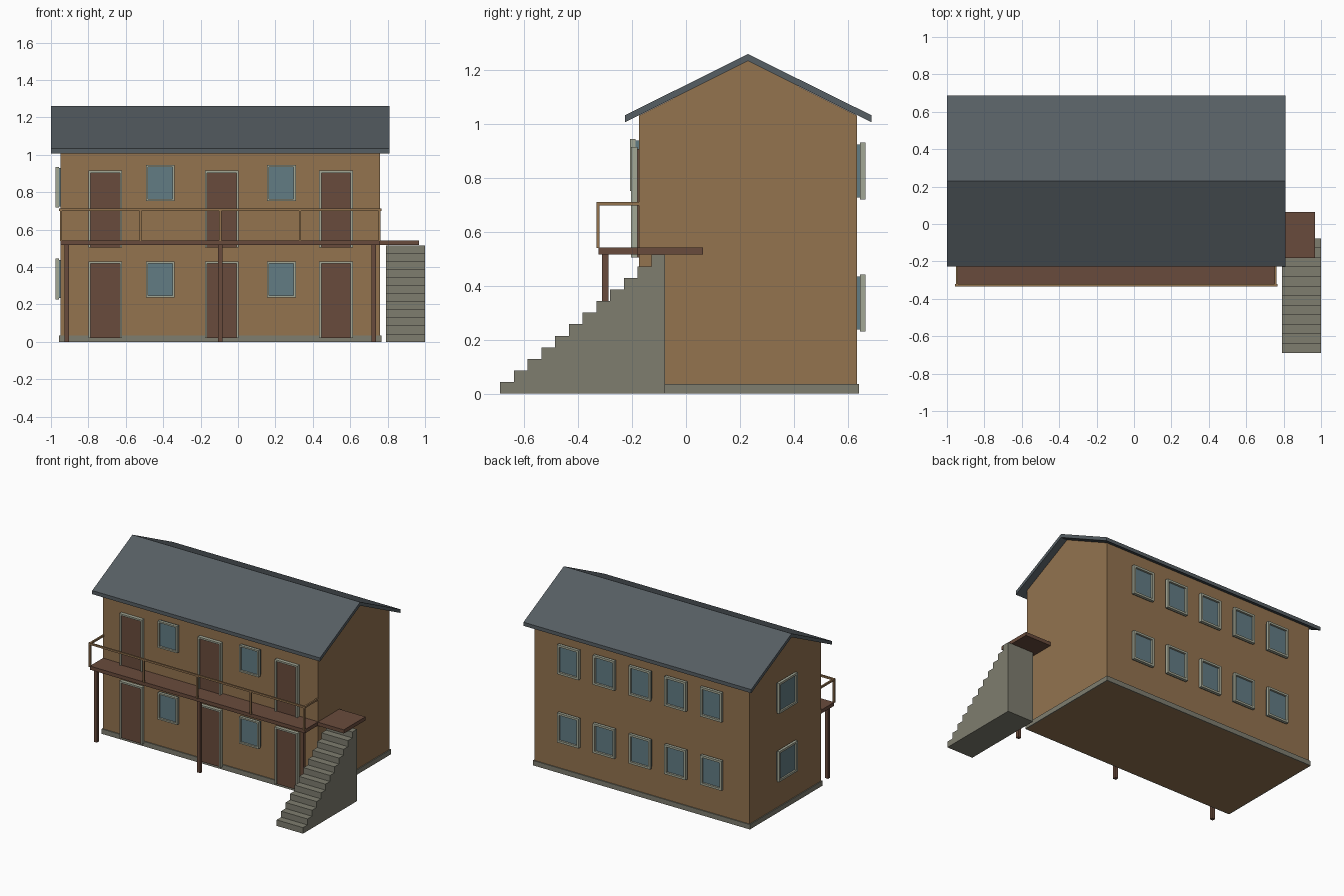
import bpy, bmesh, math
from mathutils import Matrix, Vector

if "Cube" in bpy.data.objects:
    bpy.data.objects.remove(bpy.data.objects["Cube"])


def material(name, r, g, b):
    lin = [((c / 255 + 0.055) / 1.055) ** 2.4 for c in (r, g, b)]
    m = bpy.data.materials.new(name)
    m.diffuse_color = (*lin, 1)
    m.use_nodes = True
    m.node_tree.nodes["Principled BSDF"].inputs["Base Color"].default_value = m.diffuse_color
    return m


TAN = material("tan_wall", 147, 115, 79)
BROWN = material("brown_wood", 105, 75, 60)
SLATE = material("slate_roof", 86, 94, 99)
STONE = material("grey_stone", 126, 125, 111)
TRIM = material("pale_trim", 164, 168, 150)
GLASS = material("blue_glass", 98, 124, 132)


def finish(bm, name, mats):
    bmesh.ops.recalc_face_normals(bm, faces=bm.faces)
    me = bpy.data.meshes.new(name)
    bm.to_mesh(me)
    bm.free()
    for m in mats:
        me.materials.append(m)
    ob = bpy.data.objects.new(name, me)
    bpy.context.collection.objects.link(ob)
    return ob


def add_box(bm, x, y, z, mat=0, xf=Matrix()):
    """Box from (min, max) ranges, optionally transformed."""
    size = [b - a for a, b in (x, y, z)]
    mid = [(a + b) / 2 for a, b in (x, y, z)]
    m = xf @ Matrix.Translation(mid) @ Matrix.Diagonal((*size, 1))
    verts = bmesh.ops.create_cube(bm, size=1, matrix=m)["verts"]
    for f in {f for v in verts for f in v.link_faces}:
        f.material_index = mat


def boxes(name, mat, ranges):
    bm = bmesh.new()
    for r in ranges:
        add_box(bm, *r)
    return finish(bm, name, [mat])


def extrude_x(name, mat, profile, x0, x1):
    """Extrude a (y, z) outline along x."""
    bm = bmesh.new()
    face = bm.faces.new([bm.verts.new((x0, y, z)) for y, z in profile])
    ext = bmesh.ops.extrude_face_region(bm, geom=[face])["geom"]
    bmesh.ops.translate(bm, vec=(x1 - x0, 0, 0),
                        verts=[v for v in ext if isinstance(v, bmesh.types.BMVert)])
    return finish(bm, name, [mat])


X0, X1, Y0, Y1 = -0.95, 0.76, -0.175, 0.635
YM, XM = 0.23, -0.095

# Gabled house body and roof
extrude_x("house_walls", TAN, [(Y0, 0), (Y1, 0), (Y1, 1.033), (YM, 1.235), (Y0, 1.033)], X0, X1)
extrude_x("roof", SLATE, [(-0.226, 1.008), (YM, 1.235), (0.688, 1.008),
                          (0.688, 1.034), (YM, 1.261), (-0.226, 1.034)], -1.0, 0.81)

# Stone plinth strips around the walls
P, H = 0.007, (0, 0.035)
boxes("plinth", STONE, [((X0 - P, X1 + P), (Y0 - P, Y0), H), ((X0 - P, X1 + P), (Y1, Y1 + P), H),
                        ((X0 - P, X0), (Y0, Y1), H), ((X1, X1 + P), (Y0, Y1), H)])


def opening(name, centre, angle, w, z, infill, pane, frame, t, sill=True):
    """Framed panel on a wall; local -y points outward before rotation."""
    xf = Matrix.Translation(Vector((*centre, 0))) @ Matrix.Rotation(angle, 4, "Z")
    bm = bmesh.new()
    h, (z0, z1) = w / 2, z
    add_box(bm, (-h + t / 2, h - t / 2), (-pane, 0.002), (z0 + t / 2 if sill else z0, z1 - t / 2), 0, xf)
    for s in (-1, 1):
        a, b = sorted((s * h, s * (h - t)))
        add_box(bm, (a, b), frame, z, 1, xf)
    add_box(bm, (-h + t, h - t), frame, (z1 - t, z1), 1, xf)
    if sill:
        add_box(bm, (-h + t, h - t), frame, (z0, z0 + t), 1, xf)
    finish(bm, name, [infill, TRIM])


# Doors and windows on both floors
for floor, dz_door, dz_win in (("lower", 0, 0), ("upper", 0.485, 0.515)):
    for i, x in enumerate((-0.71, -0.087, 0.524)):
        opening(f"{floor}_door_{i + 1}", (x, Y0), 0, 0.18, (0.02 + dz_door, 0.43 + dz_door),
                BROWN, 0.02, (-0.03, -0.005), 0.012, False)
    for i, x in enumerate((-0.416, 0.232)):
        opening(f"{floor}_front_window_{i + 1}", (x, Y0), 0, 0.154, (0.238 + dz_win, 0.43 + dz_win),
                GLASS, 0.02, (-0.033, -0.012), 0.011)
    dz = 0.49 if floor == "upper" else 0
    for i in range(5):
        opening(f"{floor}_back_window_{i + 1}", (XM + (i - 2) * 0.284, Y1), math.pi, 0.17,
                (0.231 + dz, 0.443 + dz), GLASS, 0.018, (-0.032, -0.011), 0.015)
    opening(f"{floor}_side_window", (X0, YM), -math.pi / 2, 0.21, (0.227 + dz, 0.446 + dz),
            GLASS, 0.015, (-0.026, -0.007), 0.015)

# Balcony deck, side landing and supporting posts
D = (0.517, 0.543)
boxes("balcony_deck", BROWN, [((X0, X1), (-0.325, Y0), D)])
boxes("stair_landing", BROWN, [((X1, 0.968), (-0.182, 0.064), D)])
boxes("deck_posts", BROWN, [((XM + d - 0.0125, XM + d + 0.0125), (-0.311, -0.288), (0, 0.517))
                            for d in (-0.82, 0, 0.82)])

# Railing: uprights, front rail and two end rails
R, Z = 0.006, (0.699, 0.712)
rails = [((X0 - R, X1 + R), (-0.333, -0.321), Z)]
for i in range(5):
    x = X0 + 0.003 + i * (X1 - X0 - 0.006) / 4
    rails.append(((x - R, x + R), (-0.333, -0.321), (0.54, 0.699)))
    if i in (0, 4):
        rails.append(((x - R, x + R), (-0.321, Y0), Z))
boxes("balcony_railing", TAN, rails)

# Solid stone staircase from a stepped outline
N, YS, YE, TOP = 12, -0.69, -0.078, 0.516
steps = [(YE, 0), (YS, 0)]
for i in range(N):
    z = TOP * (i + 1) / N
    steps += [(YS + (YE - YS) * i / N, z), (YS + (YE - YS) * (i + 1) / N, z)]
profile = [steps[1]] + steps[2:] + [steps[0]]
extrude_x("staircase", STONE, profile, 0.79, 1.0)
